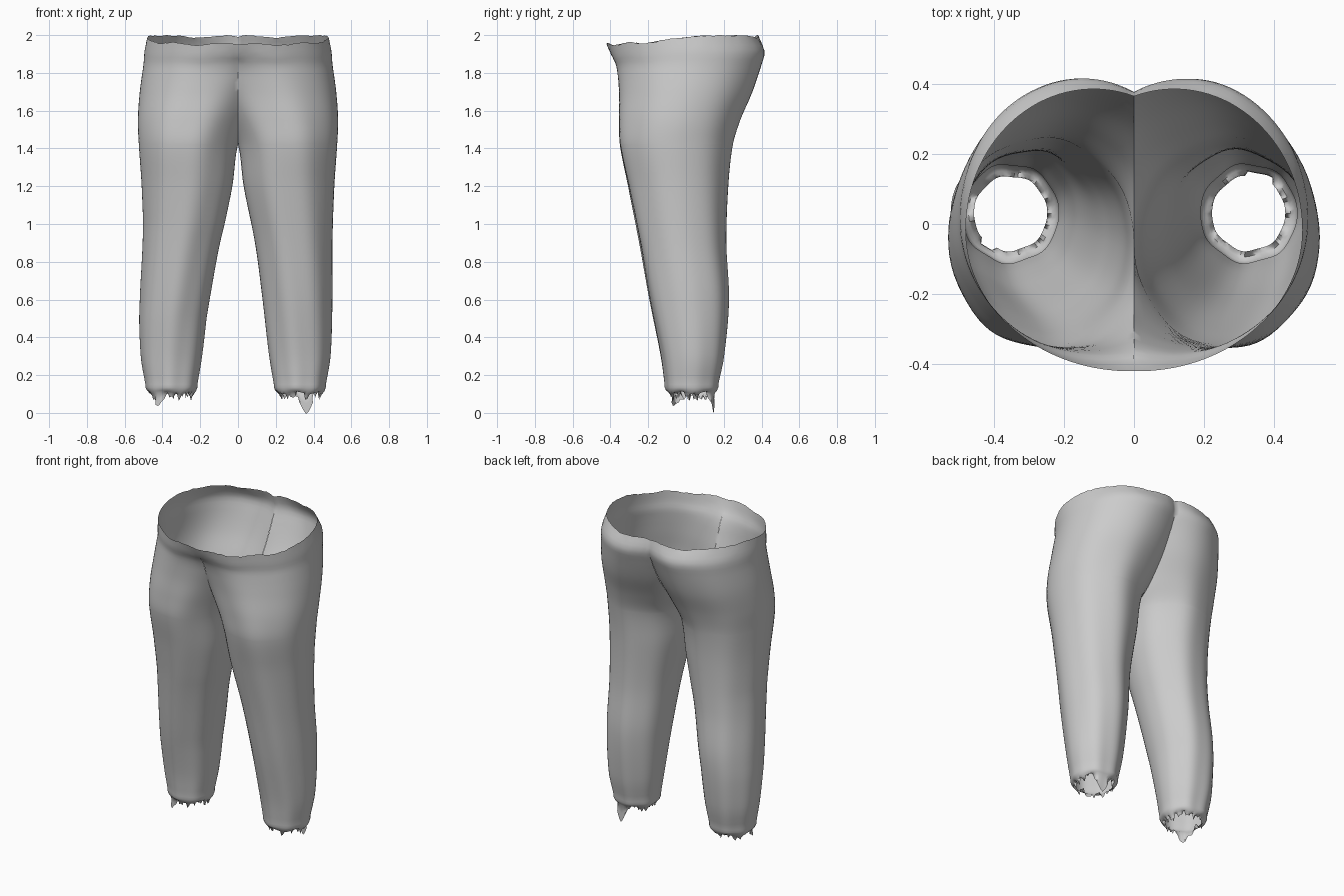
import bpy
import bmesh
import math
import random

random.seed(4)

cube = bpy.data.objects.get("Cube")
if cube:
    bpy.data.objects.remove(cube, do_unlink=True)

# Profile keys: height, outer x, inner x (front half), inner x (back half), front y, back y.
# A negative inner x means the two legs have merged into the hips.
KEYS = [
    (.15, .465, .19, .19, -.11, .17),
    (.3, .49, .165, .165, -.13, .2),
    (.6, .5, .13, .13, -.19, .225),
    (.9, .5, .09, .09, -.245, .21),
    (1.2, .51, .03, .03, -.305, .22),
    (1.42, .525, 0, 0, -.35, .245),
    (1.55, .53, -.06, -.06, -.355, .285),
    (1.7, .52, -.16, -.12, -.355, .35),
    (1.85, .5, -.28, -.17, -.37, .4),
    (1.92, .495, -.36, -.2, -.395, .415),
    (2, .48, -.46, -.25, -.42, .385),
]
CROTCH = KEYS[5][0]
HALF = 32          # columns in the front half and in the back half of a leg


def slope(i, c):
    a, b = KEYS[max(i - 1, 0)], KEYS[min(i + 1, len(KEYS) - 1)]
    return (b[c] - a[c]) / (b[0] - a[0])


def profile(z):
    """Smooth interpolation of the key rows at one height."""
    i = 0
    while i < len(KEYS) - 2 and z > KEYS[i + 1][0]:
        i += 1
    a, b = KEYS[i], KEYS[i + 1]
    h = b[0] - a[0]
    t = (z - a[0]) / h
    ease = t * t * (3 - 2 * t)
    return [a[c] + (b[c] - a[c]) * ease
            + h * t * (1 - t) * ((1 - t) * slope(i, c) - t * slope(i + 1, c))
            for c in range(1, 6)]


def ring(z, side):
    """Leg section: two half ellipses, cut at the centre plane above the crotch."""
    outer, inner_front, inner_back, front, back = profile(z)
    mid = (front + back) / 2
    lean = .025 * max(0, min(1, (1 - z) / .5)) if side < 0 else 0
    points = []
    for j in range(-HALF, HALF + 1):
        inner = inner_front if j < 0 else inner_back
        if z <= CROTCH:
            inner = max(inner, 0)
        cx, rx = (outer + inner) / 2, (outer - inner) / 2
        end = math.pi if z <= CROTCH else math.acos(-min(cx / rx, 1))
        t = end * j / HALF
        # Soft lengthwise folds that fade out at the waist and the centre seam
        fold = .004 * math.sin(7 * t + 2 * z + side) * math.sin(end * abs(j) / HALF)
        fold *= min(1, (2 - z) * 2)
        x = cx + (rx + fold) * math.cos(t) + lean
        if z >= CROTCH and abs(j) == HALF:
            x = 0
        y = mid + ((back - front) / 2 + fold) * math.sin(t)
        points.append((max(x, 0), y, z))
    return points


def hem_rows(side):
    """Cuff that rolls inward and ends in a torn edge."""
    base = ring(KEYS[0][0], side)
    cx = sum(p[0] for p in base) / len(base)
    cy = sum(p[1] for p in base) / len(base)
    tears = [random.uniform(-.035, .03) for _ in base]
    waves = [.012 * math.sin(5 * math.pi * j / HALF + side)
             for j in range(len(base))]
    tears[-1] = tears[0]
    waves[-1] = waves[0]
    # One long hanging scrap on each leg
    tip, length = (.4, .1) if side > 0 else (-.3, .06)
    for k in range(len(base)):
        j = (k - HALF) / HALF
        reach = max(0, 1 - abs(j - tip) / .14)
        if reach > 0:
            tears[k] = -length * reach ** .7
    rows = []
    for scale, z, torn in ((.76, .1, 1), (.8, .104, .5), (.87, .107, 0),
                           (.95, .118, 0), (1, .135, 0)):
        row = []
        for p, tear, wave in zip(base, tears, waves):
            # Hanging scraps stay out near the cuff; the rest curls in
            s = scale + (.12 * torn if tear < -.04 else 0)
            row.append((cx + (p[0] - cx) * s, cy + (p[1] - cy) * s,
                        z + tear * torn + wave * (1 - scale) * 4))
        rows.append(row)
    return rows


def waist_row(points, amount):
    """Dip the waist at the front and give the edge a slight ripple."""
    out = []
    for x, y, z in points:
        dip = .04 * max(0, min(1, (.1 - y) / .45))
        ripple = .006 * math.sin(23 * x + 9 * y) + random.uniform(-.003, .003)
        out.append((x, y, z - amount * (dip + .008 + ripple)))
    return out


# Heights, packed more closely around the crotch
heights = [.15 + .04 * i for i in range(31)]
heights += [1.38, 1.4, CROTCH, 1.424, 1.43, 1.44, 1.455, 1.475]
heights += [1.5 + .025 * i for i in range(21)]

bm = bmesh.new()
for side in (1, -1):
    rows = hem_rows(side)
    for z in heights:
        rows.append(waist_row(ring(z, side), max(0, (z - 1.8) / .2)))
    grid = [[bm.verts.new((side * x, y, z)) for x, y, z in row] for row in rows]
    for low, high in zip(grid, grid[1:]):
        for k in range(2 * HALF):
            quad = (low[k], low[k + 1], high[k + 1], high[k])
            bm.faces.new(quad if side > 0 else quad[::-1])

# Weld leg seams, and the two halves along the centre line
for v in bm.verts:
    if abs(v.co.x) < .0005 and v.co.z > 1.8:
        v.co.z = round(v.co.z, 2)
bmesh.ops.remove_doubles(bm, verts=bm.verts, dist=.0008)

mesh = bpy.data.meshes.new("trousers")
bm.to_mesh(mesh)
bm.free()
trousers = bpy.data.objects.new("trousers", mesh)
bpy.context.collection.objects.link(trousers)

# Plain grey cloth
cloth = bpy.data.materials.new("grey_cloth")
cloth.use_nodes = True
grey = (.6, .6, .6, 1)
cloth.diffuse_color = grey
cloth.node_tree.nodes["Principled BSDF"].inputs["Base Color"].default_value = grey
mesh.materials.append(cloth)

bpy.context.view_layer.objects.active = trousers
trousers.select_set(True)
bpy.ops.object.shade_smooth_by_angle(angle=math.radians(60))
